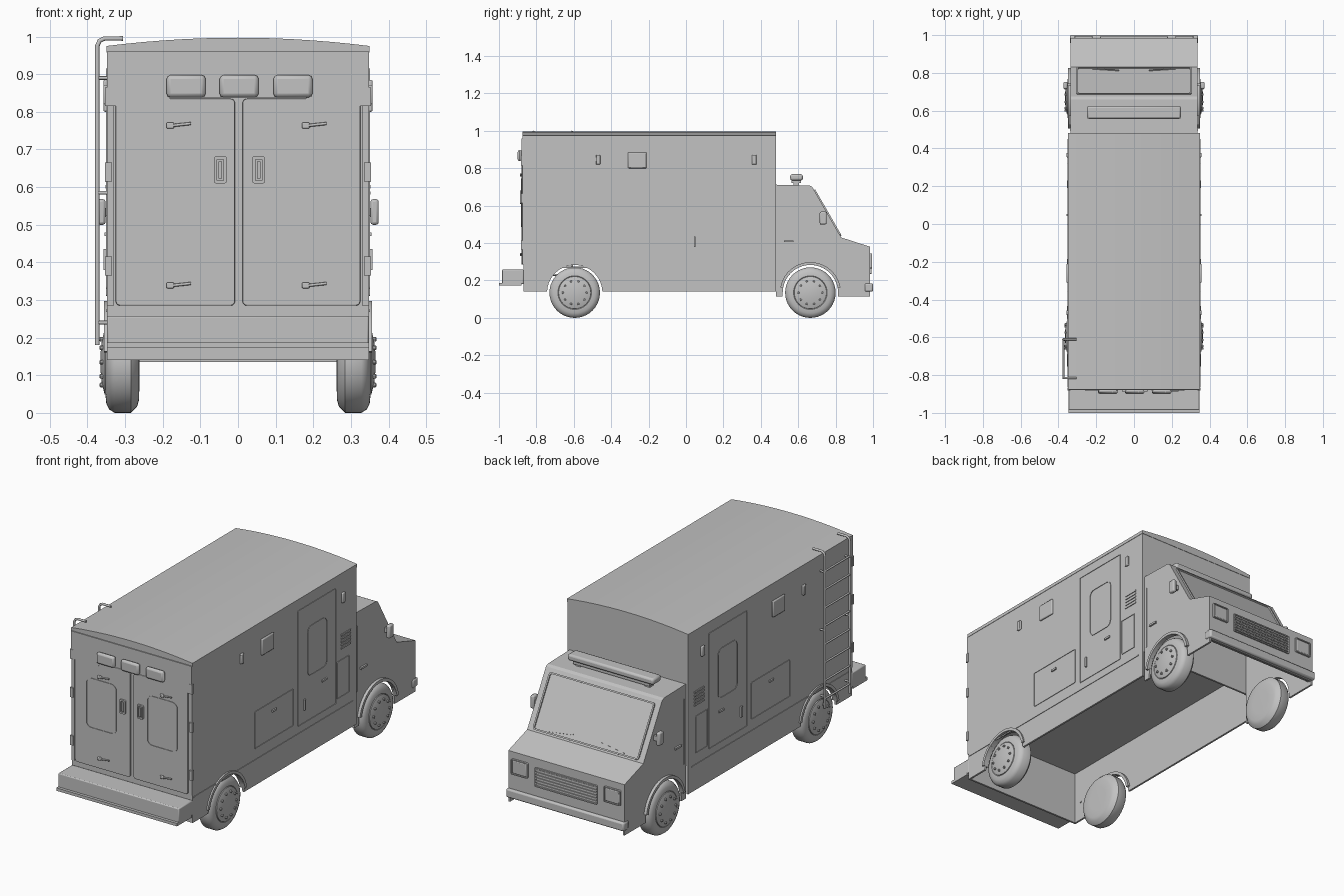
import bpy, bmesh, math
from mathutils import Vector

if "Cube" in bpy.data.objects:
    bpy.data.objects.remove(bpy.data.objects["Cube"])

grey = bpy.data.materials.new("plain_grey")
grey.diffuse_color = (0.54, 0.54, 0.54, 1)
grey.use_nodes = True
grey.node_tree.nodes["Principled BSDF"].inputs["Base Color"].default_value = grey.diffuse_color


def finish(name, bm, bevel=0.0, smooth=False):
    bmesh.ops.recalc_face_normals(bm, faces=bm.faces)
    me = bpy.data.meshes.new(name)
    bm.to_mesh(me)
    bm.free()
    ob = bpy.data.objects.new(name, me)
    bpy.context.collection.objects.link(ob)
    me.materials.append(grey)
    if bevel:
        m = ob.modifiers.new("bevel", 'BEVEL')
        m.width, m.segments = bevel, 2
    if smooth:
        bpy.ops.object.select_all(action='DESELECT')
        ob.select_set(True)
        bpy.context.view_layer.objects.active = ob
        bpy.ops.object.shade_smooth_by_angle(angle=math.radians(35))
    return ob


def place(axis, p, d):
    return {'x': (d, p[0], p[1]), 'y': (p[0], d, p[1]), 'z': (p[0], p[1], d)}[axis]


def prism(name, axis, pts, a, b, bevel=0.0, smooth=False):
    bm = bmesh.new()
    lo = [bm.verts.new(place(axis, p, a)) for p in pts]
    hi = [bm.verts.new(place(axis, p, b)) for p in pts]
    bm.faces.new(lo)
    bm.faces.new(hi)
    for i in range(len(pts)):
        j = (i + 1) % len(pts)
        bm.faces.new((lo[i], lo[j], hi[j], hi[i]))
    return finish(name, bm, bevel, smooth)


def box(name, x0, x1, y0, y1, z0, z1, bevel=0.0):
    return prism(name, 'z', [(x0, y0), (x1, y0), (x1, y1), (x0, y1)], z0, z1, bevel, bevel > 0)


def rrect(u0, v0, u1, v1, r):
    pts = []
    for k, (cu, cv) in enumerate([(u1 - r, v1 - r), (u0 + r, v1 - r), (u0 + r, v0 + r), (u1 - r, v0 + r)]):
        for i in range(5):
            t = math.pi / 2 * (k + i / 4)
            pts.append((cu + r * math.cos(t), cv + r * math.sin(t)))
    return pts


def outline(name, axis, u0, v0, u1, v1, a, b, w=0.005, r=0.006):
    # thin rectangular trim ring with rounded corners
    outer = rrect(u0, v0, u1, v1, r)
    inner = rrect(u0 + w, v0 + w, u1 - w, v1 - w, max(r - w, 0.001))
    bm = bmesh.new()
    rings = [[bm.verts.new(place(axis, p, d)) for p in pts]
             for pts, d in ((outer, a), (outer, b), (inner, b), (inner, a))]
    n = len(outer)
    for k in range(4):
        p, q = rings[k], rings[(k + 1) % 4]
        for i in range(n):
            j = (i + 1) % n
            bm.faces.new((p[i], p[j], q[j], q[i]))
    return finish(name, bm)


def lathe(name, profile, s, cy, cz, seg=40):
    # profile of (distance from centre line, radius) turned round the axle
    bm = bmesh.new()
    rings = []
    for x, r in profile:
        rings.append([bm.verts.new((s * x, cy + r * math.cos(2 * math.pi * i / seg),
                                    cz + r * math.sin(2 * math.pi * i / seg))) for i in range(seg)])
    for p, q in zip(rings, rings[1:]):
        for i in range(seg):
            j = (i + 1) % seg
            bm.faces.new((p[i], p[j], q[j], q[i]))
    bm.faces.new(rings[0])
    bm.faces.new(rings[-1])
    return finish(name, bm, smooth=True)


def tube(name, pts, r):
    cu = bpy.data.curves.new(name, 'CURVE')
    cu.dimensions = '3D'
    cu.bevel_depth, cu.bevel_resolution, cu.use_fill_caps = r, 2, True
    sp = cu.splines.new('POLY')
    sp.points.add(len(pts) - 1)
    for p, co in zip(sp.points, pts):
        p.co = (*co, 1)
    cu.materials.append(grey)
    ob = bpy.data.objects.new(name, cu)
    bpy.context.collection.objects.link(ob)
    return ob


def arc(cy, cz, r, a0, a1, n=20):
    return [(cy + r * math.cos(math.radians(a0 + (a1 - a0) * i / n)),
             cz + r * math.sin(math.radians(a0 + (a1 - a0) * i / n))) for i in range(n + 1)]


REAR, FRONT, AXLE, FLOOR, W = -0.595, 0.665, 0.135, 0.42, 0.348

# Main body box, end walls and arched roof
box("cargo_body", -W, W, -0.87, 0.48, FLOOR, 0.965)
box("rear_wall", -W, W, -0.87, -0.86, 0.14, FLOOR)
box("bulkhead", -W, W, 0.47, 0.48, 0.285, FLOOR)
top = [(x, 0.997 - 0.022 * (x / 0.35) ** 2) for x in [0.35 - 0.05 * i for i in range(15)]]
prism("roof", 'y', [(-0.35, 0.958), (0.35, 0.958)] + top, -0.875, 0.482, smooth=True)

# Hollow cab skin: roof, sloping windscreen, bonnet and nose
prism("cab_skin", 'x', [(0.48, 0.712), (0.66, 0.708), (0.675, 0.70), (0.83, 0.43), (0.985, 0.38), (0.985, 0.135),
                        (0.975, 0.135), (0.975, 0.372), (0.824, 0.42), (0.667, 0.692), (0.655, 0.70),
                        (0.48, 0.704)], -0.335, 0.335)

# Windscreen frame and wipers, laid along the slope
a, b = Vector((0, 0.83, 0.43)), Vector((0, 0.675, 0.70))
up = (b - a).normalized()
out = Vector((0, up.z, -up.y))


def on_slope(ob):
    for v in ob.data.vertices:
        v.co = a + Vector((v.co.x, 0, 0)) + up * v.co.y + out * v.co.z


on_slope(outline("windscreen_frame", 'z', -0.305, 0.008, 0.305, 0.292, -0.002, 0.007, 0.008, 0.015))
for s in (-1, 1):
    w = [(s * 0.22, 0.018), (s * 0.22, 0.022), (s * 0.08, 0.04), (s * 0.08, 0.036)]
    on_slope(prism("wiper", 'z', w, 0, 0.006))

# Beacon bar on the cab roof
box("beacon_base", -0.22, 0.22, 0.565, 0.615, 0.72, 0.735)
for x in (-0.2, 0.2):
    box("beacon_foot", x - 0.015, x + 0.015, 0.575, 0.605, 0.705, 0.722)
box("beacon_bar", -0.248, 0.248, 0.557, 0.625, 0.735, 0.768, 0.01)

# Grille and front bumper
outline("grille_frame", 'y', -0.18, 0.235, 0.18, 0.335, 0.98, 0.992, 0.006)
for i in range(6):
    z = 0.247 + i * 0.0145
    box("grille_bar", -0.175, 0.175, 0.98, 0.99, z, z + 0.007)
box("front_bumper", -0.34, 0.34, 0.955, 1.0, 0.14, 0.185, 0.008)

for s in (-1, 1):
    def side(name, y0, z0, y1, z1, x0, x1, bevel=0.0):
        return box(name, min(s * x0, s * x1), max(s * x0, s * x1), y0, y1, z0, z1, bevel)

    def panel(name, y0, z0, y1, z1, r=0.006, w=0.004):
        return outline(name, 'x', y0, z0, y1, z1, s * 0.346, s * 0.351, w, r)

    # Headlights
    h = (0.22, 0.315) if s > 0 else (-0.315, -0.22)
    outline("headlight_frame", 'y', h[0], 0.265, h[1], 0.345, 0.98, 0.995, 0.005)
    box("headlight", h[0] + 0.006, h[1] - 0.006, 0.98, 0.993, 0.271, 0.339, 0.004)

    # Lower body skirt and cab side, both cut round the wheels
    d = math.degrees(math.asin(0.005 / 0.148))
    body = [(-0.87, FLOOR), (-0.87, 0.14)] + arc(REAR, AXLE, 0.148, 180 - d, d) + [(0.48, 0.14), (0.48, FLOOR)]
    prism("body_skirt", 'x', body, s * (W - 0.01), s * W)
    cab = [(0.48, 0.712), (0.48, 0.115), (0.516, 0.115)] + arc(FRONT, AXLE, 0.148, 180, 0) + \
          [(0.813, 0.115), (0.985, 0.115), (0.985, 0.38), (0.83, 0.43), (0.675, 0.70), (0.66, 0.708)]
    prism("cab_side", 'x', cab, s * 0.325, s * 0.335)

    # Wheels with dished hubs and wheel arches
    for cy, x in ((REAR, 0.356), (FRONT, 0.35)):
        prism("wheel_arch", 'x', arc(cy, AXLE, 0.163, 10, 170) + arc(cy, AXLE, 0.148, 170, 10),
              s * 0.325, s * x, smooth=True)
        lathe("tyre", [(0.262, 0.06), (0.263, 0.10), (0.268, 0.118), (0.285, 0.135), (0.328, 0.135), (0.342, 0.126),
                       (0.35, 0.11), (0.352, 0.09), (0.349, 0.086)], s, cy, AXLE)
        lathe("wheel_hub", [(0.345, 0.088), (0.354, 0.086), (0.356, 0.08), (0.362, 0.055),
                            (0.364, 0.035), (0.366, 0.02)], s, cy, AXLE)
        for i in range(10):
            t = math.pi * i / 5
            lathe("wheel_nut", [(0.35, 0.006), (0.366, 0.006), (0.368, 0.004)], s,
                  cy + 0.064 * math.cos(t), AXLE + 0.064 * math.sin(t), 8)

    # Side door, its window, lockers and trim
    panel("side_door", -0.005, 0.31, 0.31, 0.915)
    panel("side_door_window", 0.075, 0.54, 0.235, 0.80, 0.03, 0.003)
    panel("rear_locker", -0.36, 0.33, -0.04, 0.525)
    panel("front_locker", 0.318, 0.33, 0.42, 0.525)
    side("lower_trim", -0.865, 0.268, 0.45, 0.275, 0.346, 0.351)
    side("locker_handle", -0.22, 0.47, -0.185, 0.48, 0.346, 0.355)
    side("door_handle", 0.19, 0.47, 0.23, 0.48, 0.346, 0.355)
    side("door_grab", 0.042, 0.38, 0.052, 0.435, 0.346, 0.357)
    for i in range(5):
        side("vent_slat", 0.35, 0.58 + i * 0.017, 0.43, 0.589 + i * 0.017, 0.346, 0.352)

    # Side lamps
    side("scene_lamp", -0.31, 0.80, -0.21, 0.885, 0.346, 0.358, 0.005)
    for y in (-0.47, 0.365):
        side("marker_lamp", y - 0.012, 0.82, y + 0.012, 0.872, 0.346, 0.358, 0.004)

    # Cab doors and mirrors
    side("cab_door_seam", 0.495, 0.30, 0.50, 0.64, 0.333, 0.339)
    side("cab_door_handle", 0.525, 0.405, 0.575, 0.415, 0.333, 0.344)
    side("mirror_arm", 0.73, 0.52, 0.745, 0.545, 0.33, 0.36)
    side("mirror", 0.715, 0.50, 0.752, 0.568, 0.352, 0.374, 0.007)

    # Rear doors with window, latches and stays
    lo, hi = (0.012, 0.325) if s > 0 else (-0.325, -0.008)
    prism("rear_door", 'y', rrect(lo, 0.285, hi, 0.835, 0.012), -0.879, -0.868, 0.003)
    wl, wh = (0.092, 0.267) if s > 0 else (-0.26, -0.085)
    outline("rear_window_seal", 'y', wl, 0.485, wh, 0.745, -0.882, -0.878, 0.003, 0.03)
    x = 0.055 if s > 0 else -0.047
    outline("latch_plate", 'y', x - 0.017, 0.61, x + 0.017, 0.682, -0.888, -0.878, 0.008)
    box("latch_lever", x - 0.005, x + 0.005, -0.887, -0.878, 0.623, 0.668)
    x = 0.18 if s > 0 else -0.18
    for z in (0.34, 0.765):
        tube("door_stay", [(x, -0.884, z - 0.002), (x + 0.055, -0.884, z + 0.004)], 0.004)
        box("stay_pivot", x - 0.01, x + 0.01, -0.888, -0.878, z - 0.009, z + 0.007, 0.003)
    for z in (0.39, 0.64, 0.84):
        side("door_hinge", -0.882, z - 0.025, -0.868, z + 0.025, 0.335, 0.353)
    side("corner_post", -0.875, 0.285, -0.868, 0.83, 0.33, W)

# Rear header with three lamps
prism("rear_header", 'y', [(-W, 0.815), (-0.19, 0.815), (-0.18, 0.838), (0.18, 0.838), (0.19, 0.815),
                           (W, 0.815), (W, 0.96), (-W, 0.96)], -0.88, -0.868)
for x in (-0.138, 0.003, 0.146):
    box("rear_lamp", x - 0.052, x + 0.052, -0.9, -0.878, 0.838, 0.898, 0.012)

# Step bumper
box("rear_bumper", -W, W, -0.985, -0.868, 0.18, 0.258, 0.005)
box("rear_step_lip", -W, W, -1.0, -0.88, 0.172, 0.187)

# Ladder on the left side
for y in (-0.815, -0.61):
    tube("ladder_rail", [(-0.305, y, 0.995), (-0.355, y, 0.995), (-0.368, y, 0.989), (-0.374, y, 0.975),
                         (-0.374, y, 0.18)], 0.006)
    for z in (0.24, 0.585, 0.89):
        tube("ladder_bracket", [(-0.374, y, z), (-0.335, y, z)], 0.005)
for i in range(8):
    z = 0.23 + i * 0.095
    tube("ladder_rung", [(-0.374, -0.815, z), (-0.374, -0.61, z)], 0.005)
